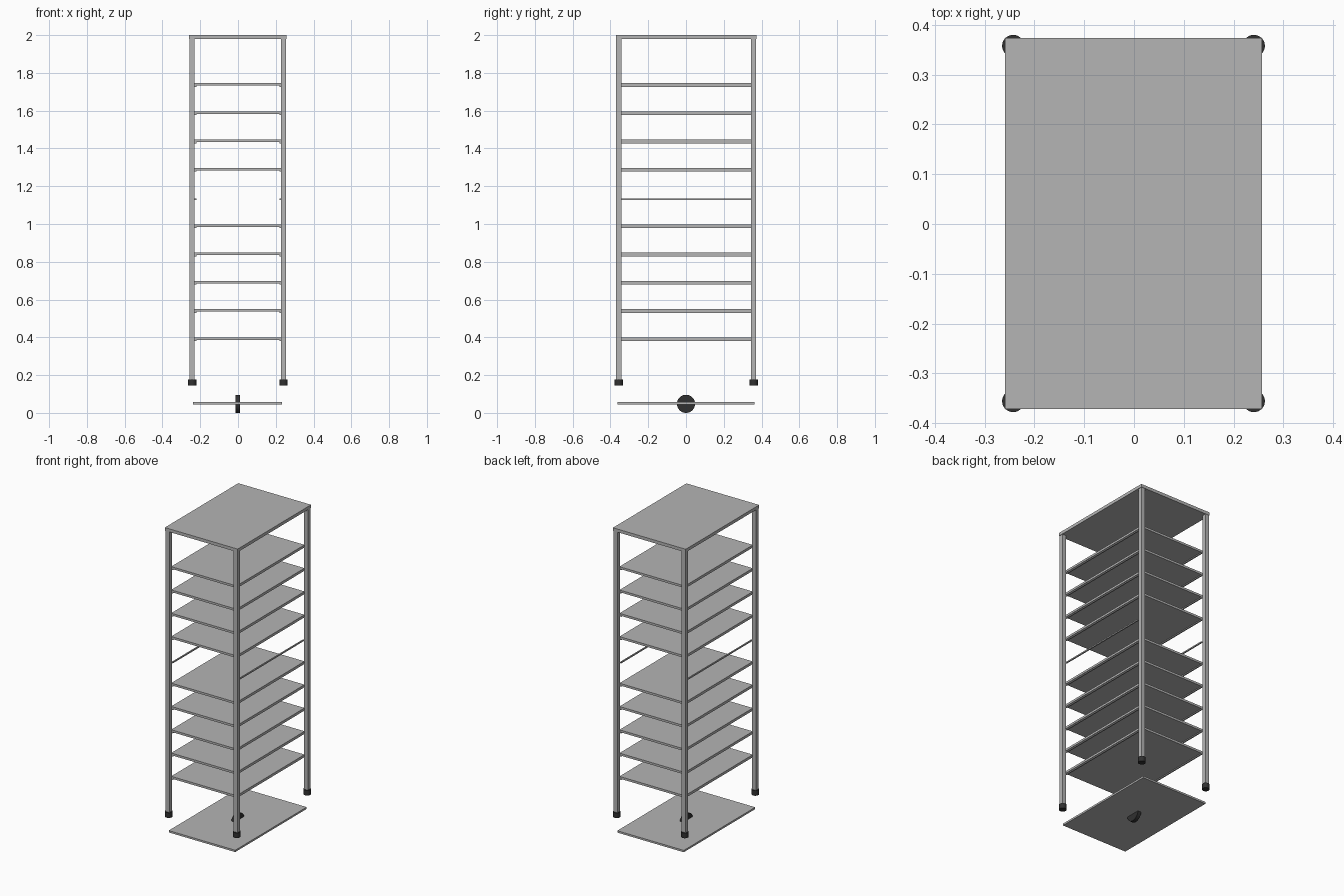
import bpy
import math

default = bpy.data.objects.get("Cube")
if default:
    bpy.data.objects.remove(default, do_unlink=True)


def make_material(name, color):
    mat = bpy.data.materials.new(name)
    mat.use_nodes = True
    mat.diffuse_color = color
    mat.node_tree.nodes["Principled BSDF"].inputs["Base Color"].default_value = color
    return mat


steel = make_material("grey steel", (0.46, 0.46, 0.46, 1))
rubber = make_material("black rubber", (0.03, 0.03, 0.03, 1))


def box(name, center, size, mat):
    bpy.ops.mesh.primitive_cube_add(size=1, location=center)
    obj = bpy.context.object
    obj.name = name
    obj.scale = size
    bpy.ops.object.transform_apply(location=False, rotation=False, scale=True)
    obj.data.materials.append(mat)
    return obj


def cylinder(name, center, radius, depth, mat, rotation=(0, 0, 0), sides=32):
    bpy.ops.mesh.primitive_cylinder_add(vertices=sides, radius=radius, depth=depth,
                                        location=center, rotation=rotation)
    obj = bpy.context.object
    obj.name = name
    obj.data.materials.append(mat)
    bpy.ops.object.shade_smooth_by_angle()
    return obj


# Top panel
box("top_panel", (-0.001, 0.001, 1.99), (0.517, 0.745, 0.02), steel)

# Corner posts with round rubber feet
for sx, side in ((-1, "right"), (1, "left")):
    for sy, end in ((-1, "front"), (1, "back")):
        x, y = sx * 0.242 - 0.001, sy * 0.357 + 0.001
        box(f"{end}_{side}_post", (x, y, 1.078), (0.027, 0.027, 1.81), steel)
        cylinder(f"{end}_{side}_foot", (x, y, 0.161), 0.022, 0.033, rubber)

# Shelves on side rails; one level holds only the rails
spacing = 0.1496
empty_level = 5
for level in range(10):
    z = 0.393 + level * spacing
    if level != empty_level:
        box(f"shelf_{level + 1}", (-0.001, 0, z), (0.464, 0.69, 0.014), steel)
    for sx, side in ((-1, "right"), (1, "left")):
        box(f"{side}_rail_{level + 1}", (sx * 0.224 - 0.001, 0, z - 0.009),
            (0.008, 0.69, 0.008), steel)

# Base plate with a central wheel
box("base_plate", (-0.002, 0, 0.051), (0.472, 0.725, 0.012), steel)
cylinder("wheel", (-0.002, 0, 0.048), 0.048, 0.024, rubber, (0, math.pi / 2, 0))
